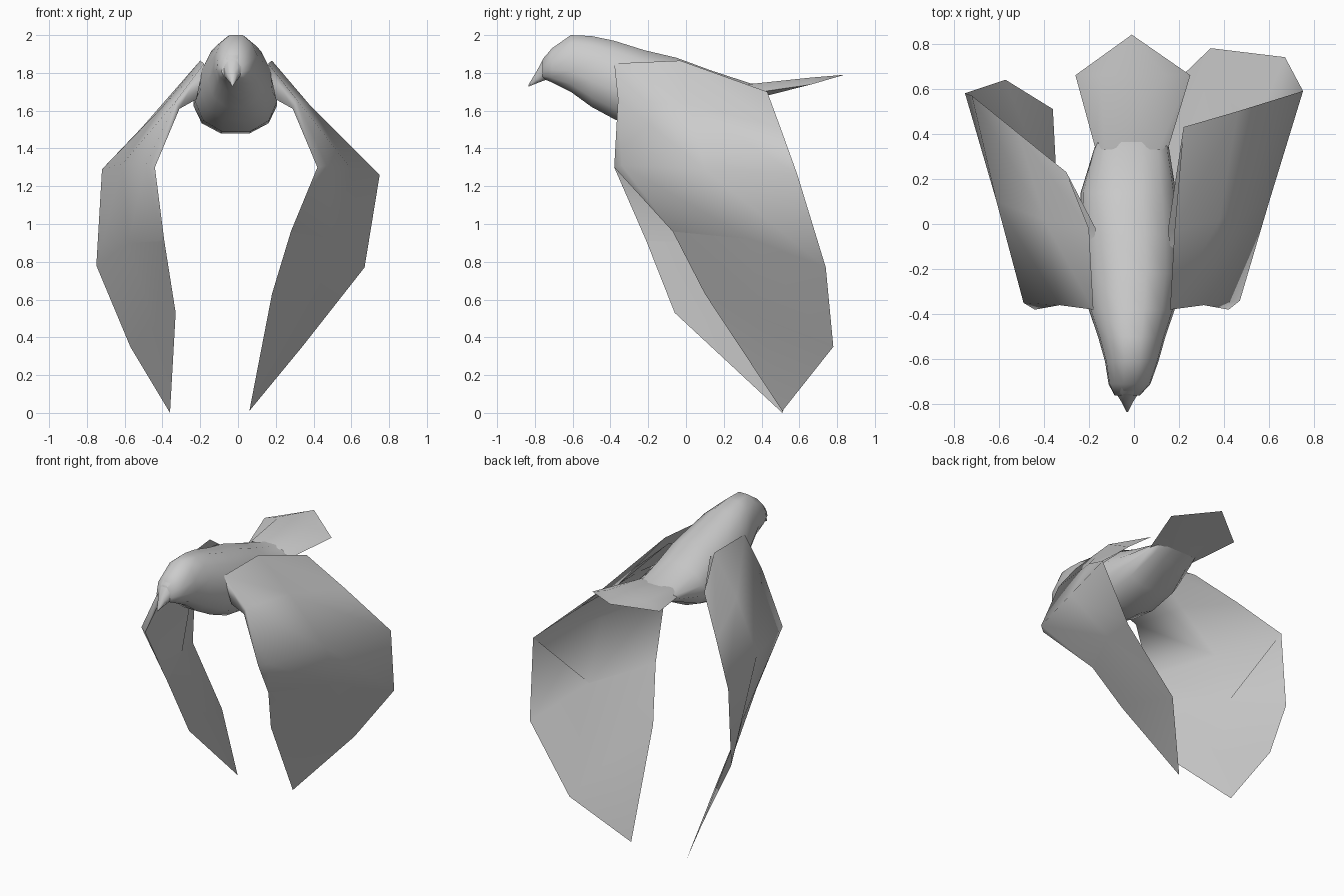
import bpy, bmesh, math

if "Cube" in bpy.data.objects:
    bpy.data.objects.remove(bpy.data.objects["Cube"])

grey = bpy.data.materials.new("plumage_grey")
grey.diffuse_color = (0.6, 0.6, 0.6, 1)
grey.use_nodes = True
grey.node_tree.nodes["Principled BSDF"].inputs["Base Color"].default_value = grey.diffuse_color


def make(name, bm, angle=60):
    bmesh.ops.remove_doubles(bm, verts=bm.verts, dist=0.0005)
    bmesh.ops.recalc_face_normals(bm, faces=bm.faces)
    me = bpy.data.meshes.new(name)
    bm.to_mesh(me)
    bm.free()
    ob = bpy.data.objects.new(name, me)
    me.materials.append(grey)
    bpy.context.collection.objects.link(ob)
    bpy.ops.object.select_all(action='DESELECT')
    ob.select_set(True)
    bpy.context.view_layer.objects.active = ob
    bpy.ops.object.shade_smooth_by_angle(angle=math.radians(angle))
    return ob


def loft(bm, stations, sides=12, pear=0.0):
    """Skin rounded rings given as (y, centre x, half width, top z, bottom z)."""
    rings = []
    for y, cx, hw, top, bot in stations:
        ring = []
        for i in range(sides):
            a = 2 * math.pi * (i + 0.5) / sides
            c, s = math.cos(a), math.sin(a)
            px = math.copysign(abs(c) ** 0.85, c) / math.cos(math.pi / sides)
            px *= 1 - pear * s
            ring.append(bm.verts.new((cx + hw * px, y, (top + bot) / 2 + (top - bot) / 2 * s
                                      / math.cos(math.pi / sides))))
        rings.append(ring)
    for a, b in zip(rings, rings[1:]):
        for i in range(sides):
            j = (i + 1) % sides
            bm.faces.new((a[i], a[j], b[j], b[i]))
    bm.faces.new(rings[0])
    bm.faces.new(rings[-1][::-1])


# head, breast and belly
bm = bmesh.new()
loft(bm, [(-0.76, -0.03, 0.055, 1.87, 1.77), (-0.71, -0.02, 0.09, 1.93, 1.75),
          (-0.61, -0.01, 0.115, 2.00, 1.70), (-0.50, -0.01, 0.145, 1.995, 1.62),
          (-0.38, -0.01, 0.185, 1.97, 1.555), (-0.22, -0.01, 0.21, 1.92, 1.49),
          (-0.05, -0.015, 0.215, 1.88, 1.48), (0.14, -0.025, 0.205, 1.81, 1.54),
          (0.34, -0.01, 0.16, 1.745, 1.64), (0.43, -0.01, 0.13, 1.74, 1.68)], pear=0.1)
make("body", bm)

# hooked beak
bm = bmesh.new()
loft(bm, [(-0.70, -0.02, 0.075, 1.93, 1.78), (-0.75, -0.03, 0.05, 1.885, 1.76),
          (-0.79, -0.03, 0.025, 1.81, 1.745), (-0.835, -0.03, 0.003, 1.735, 1.727)], 8)
make("beak", bm)

# tail fan: flat raised middle with drooping side feathers
bm = bmesh.new()
pts = [(-0.17, 0.33, 1.69), (-0.26, 0.66, 1.738), (-0.15, 0.66, 1.775), (-0.01, 0.84, 1.79),
       (0.14, 0.66, 1.775), (0.25, 0.66, 1.738), (0.15, 0.33, 1.69),
       (-0.13, 0.33, 1.74), (0.11, 0.33, 1.74), (-0.11, 0.43, 1.68), (0.09, 0.43, 1.68),
       (-0.13, 0.66, 1.745), (0.12, 0.66, 1.745)]
v = [bm.verts.new(p) for p in pts]
for f in ((0, 1, 2, 7), (1, 3, 2), (7, 2, 4, 8), (2, 3, 4), (8, 4, 5, 6), (4, 3, 5),
          (0, 1, 11, 9), (1, 3, 11), (9, 11, 12, 10), (11, 3, 12), (10, 12, 5, 6), (12, 3, 5)):
    bm.faces.new([v[i] for i in f])
make("tail", bm, 50)


def wing(name, rows, under, tip):
    """rows: leading, middle and trailing points; under: inner leading edge of the arm."""
    bm = bmesh.new()
    grid = [[bm.verts.new(p) for p in r] for r in rows]
    for a, b in zip(grid, grid[1:]):
        for i in range(2):
            bm.faces.new((a[i], a[i + 1], b[i + 1], b[i]))
    t = bm.verts.new(tip)
    for i in range(2):
        bm.faces.new((grid[-1][i], grid[-1][i + 1], t))
    # underside of the thick arm, closing onto the thin feathers
    side = math.copysign(1, tip[0])
    inner = []
    for k, u in enumerate(under):
        x, y, z = rows[k][1]
        inner.append((bm.verts.new(u), bm.verts.new((x - side * 0.03, y, z - 0.03))))
    inner.append((grid[len(under)][0], grid[len(under)][1]))
    for k in range(len(under)):
        (u0, m0), (u1, m1) = inner[k], inner[k + 1]
        l0, l1 = grid[k][0], grid[k + 1][0]
        t0, t1 = grid[k][2], grid[k + 1][2]
        bm.faces.new((l0, u0, u1, l1) if u1 != l1 else (l0, u0, u1))
        bm.faces.new((u0, m0, m1, u1))
        bm.faces.new((m0, t0, t1, m1) if u1 != l1 else (m0, t0, m1))
    return make(name, bm, 100)


wing("right_wing", [
    [(0.16, -0.38, 1.85), (0.18, -0.03, 1.865), (0.22, 0.43, 1.70)],
    [(0.31, -0.36, 1.66), (0.38, 0.02, 1.63), (0.46, 0.50, 1.51)],
    [(0.47, -0.34, 1.31), (0.60, 0.10, 1.29), (0.75, 0.59, 1.26)],
    [(0.28, -0.07, 0.96), (0.50, 0.34, 0.92), (0.67, 0.74, 0.77)],
    [(0.18, 0.10, 0.63), (0.28, 0.40, 0.50), (0.34, 0.78, 0.35)]],
    [(0.20, -0.36, 1.66), (0.29, -0.35, 1.61), (0.42, -0.38, 1.30)],
    (0.06, 0.51, 0.01))

wing("left_wing", [
    [(-0.18, -0.38, 1.85), (-0.20, -0.02, 1.865), (-0.30, 0.23, 1.71)],
    [(-0.33, -0.36, 1.65), (-0.40, 0.02, 1.62), (-0.51, 0.40, 1.51)],
    [(-0.49, -0.35, 1.31), (-0.61, 0.10, 1.32), (-0.72, 0.57, 1.29)],
    [(-0.39, -0.21, 0.91), (-0.58, 0.22, 0.90), (-0.75, 0.58, 0.78)],
    [(-0.33, -0.06, 0.53), (-0.44, 0.30, 0.46), (-0.57, 0.64, 0.35)]],
    [(-0.22, -0.36, 1.66), (-0.31, -0.35, 1.61), (-0.44, -0.38, 1.30)],
    (-0.36, 0.51, 0.0))
